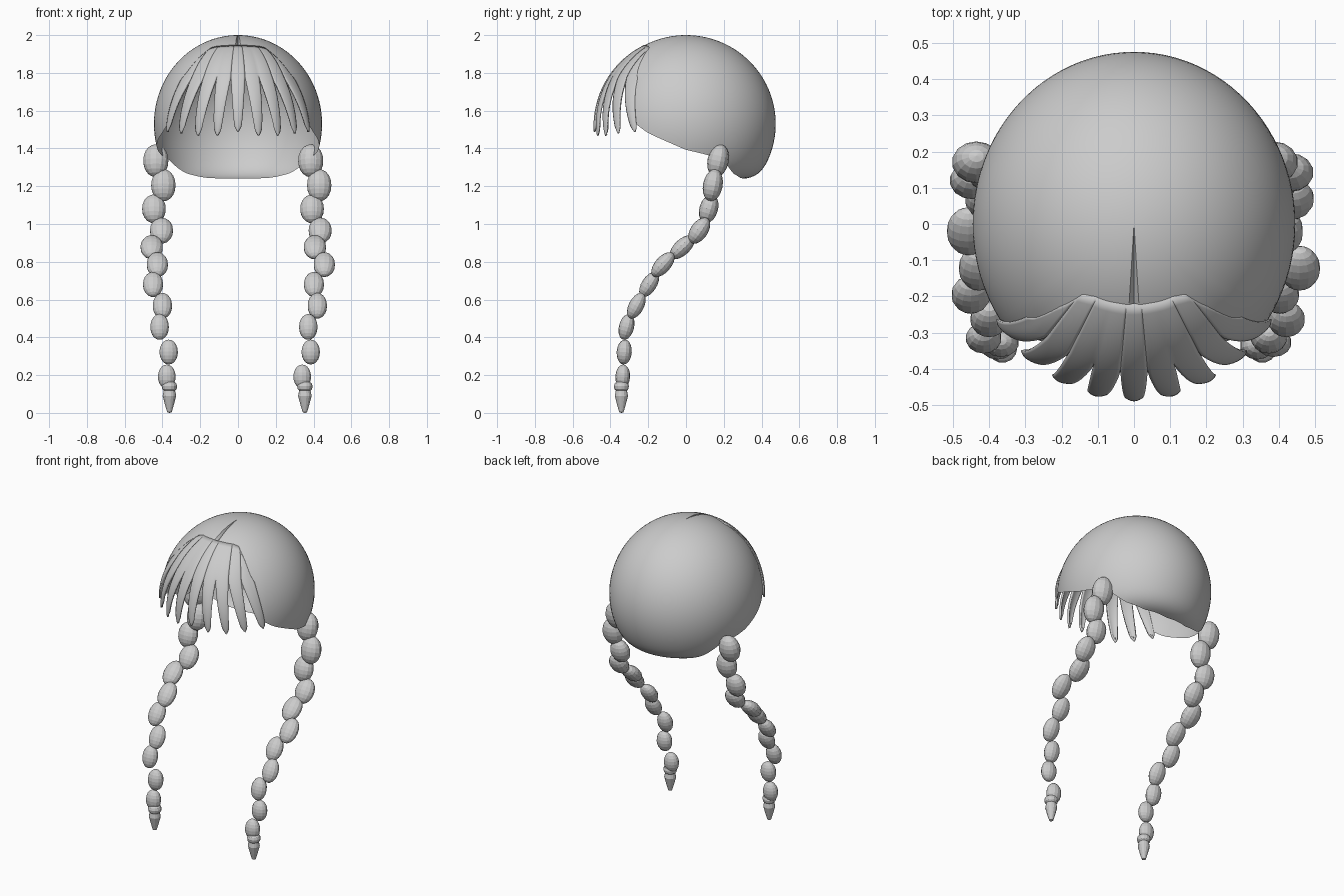
import bpy, bmesh, math
from mathutils import Matrix, Vector

if "Cube" in bpy.data.objects:
    bpy.data.objects.remove(bpy.data.objects["Cube"])

hair = bpy.data.materials.new("pale grey hair")
hair.diffuse_color = (0.6, 0.6, 0.6, 1)
hair.use_nodes = True
hair.node_tree.nodes["Principled BSDF"].inputs["Base Color"].default_value = hair.diffuse_color


def lerp_table(table, x):
    for (x0, y0), (x1, y1) in zip(table, table[1:]):
        if x <= x1:
            return y0 + (y1 - y0) * max(0, x - x0) / (x1 - x0)
    return table[-1][1]


def head(az, theta, k=1.0):
    """Point on the skull shape: azimuth from the front, polar angle from the top (degrees)."""
    a, t = math.radians(az), math.radians(theta)
    z = 1.53 + 0.47 * k * math.cos(t)
    if z < 1.33:  # lower edge curls under
        z = 1.33 - 0.09 * (1 - max(0, 1 - (1.33 - z) / 0.165) ** 1.8)
    return Vector((0.445 * k * math.sin(t) * math.sin(a),
                   -0.475 * k * math.sin(t) * math.cos(a), z))


def finish(bm, name, smooth):
    bmesh.ops.remove_doubles(bm, verts=bm.verts, dist=0.0002)
    bmesh.ops.recalc_face_normals(bm, faces=bm.faces)
    mesh = bpy.data.meshes.new(name)
    bm.to_mesh(mesh)
    bm.free()
    mesh.materials.append(hair)
    ob = bpy.data.objects.new(name, mesh)
    bpy.context.collection.objects.link(ob)
    if smooth:
        bpy.context.view_layer.objects.active = ob
        ob.select_set(True)
        bpy.ops.object.shade_smooth_by_angle(angle=math.radians(40))
        ob.select_set(False)
    return ob


def grid(bm, rows):
    vs = [[bm.verts.new(p) for p in r] for r in rows]
    for r0, r1 in zip(vs, vs[1:]):
        for j in range(len(r0) - 1):
            bm.faces.new((r0[j], r0[j + 1], r1[j + 1], r1[j]))


# Cap: open shell whose lower edge follows the hairline
HAIRLINE = [(0, 60), (38, 61), (48, 70), (56, 90), (65, 96), (90, 107), (103, 110),
            (117, 114), (130, 126), (150, 136), (180, 141)]
SEG, RINGS = 96, 40
bm = bmesh.new()
rows = []
for i in range(RINGS + 1):
    row = []
    for j in range(SEG + 1):
        az = -180 + 360 * j / SEG
        th = lerp_table(HAIRLINE, abs(az)) * i / RINGS
        p = head(az, th)
        if abs(az) < 0.1 and 0 < th < 32:  # parting crease
            p.z -= 0.018 * math.sin(math.pi * min(th / 36, 1))
        row.append(p)
    rows.append(row)
grid(bm, rows)
finish(bm, "hair_cap", True)

# Fringe: nine tapering locks that join near the crown
TOP = [(0, 28), (12, 28), (30, 29), (38, 31), (44, 42), (48, 54), (53, 64)]
WIDTH = [(0, 1.0), (60, 1.0), (68, 0.86), (86, 0.58), (93, 0.45), (95.5, 0.28), (97, 0.06)]
TIPS = [95, 97.5, 97.5, 96, 95]
bm = bmesh.new()
for i in range(-4, 5):
    end = TIPS[abs(i)]
    rows = []
    for n in range(25):
        t = n / 24
        t = 1 - (1 - t) ** 1.3
        row = []
        for m in range(9):
            u = -1 + m / 4
            start = lerp_table(TOP, abs(i * 11.3 + u * 5.65))
            th = start + (end - start) * t
            drop = min(1, max(0, (th - 58) / 38))
            w = lerp_table(WIDTH, th + (97 - end))
            az = i * (11.3 + 2.7 * drop) + u * 5.65 * w
            k = 1.004 + 0.012 * t + 0.016 * t * (1 - u * u)
            row.append(head(az, th, k))
        rows.append(row)
    grid(bm, rows)
fringe = finish(bm, "fringe", True)
sol = fringe.modifiers.new("thickness", "SOLIDIFY")
sol.thickness = 0.012
sol.offset = -1

# Braids: chain of faceted beads (height, depth, right x, left x, half width, half thickness, half length)
BEADS = [(1.335, 0.17, 0.385, -0.435, 0.068, 0.056, 0.088),
         (1.205, 0.142, 0.43, -0.395, 0.066, 0.052, 0.086),
         (1.08, 0.12, 0.392, -0.445, 0.064, 0.049, 0.078),
         (0.965, 0.07, 0.435, -0.405, 0.062, 0.046, 0.078),
         (0.877, -0.02, 0.407, -0.457, 0.060, 0.042, 0.082),
         (0.785, -0.122, 0.457, -0.427, 0.057, 0.042, 0.080),
         (0.68, -0.195, 0.402, -0.45, 0.054, 0.040, 0.075),
         (0.567, -0.263, 0.42, -0.40, 0.052, 0.040, 0.074),
         (0.455, -0.315, 0.372, -0.415, 0.050, 0.040, 0.070),
         (0.322, -0.327, 0.385, -0.367, 0.050, 0.040, 0.066),
         (0.192, -0.335, 0.34, -0.377, 0.048, 0.039, 0.064)]
TASSEL = [(0, 0), (0.012, 0.004), (0.024, 0.045), (0.036, 0.09), (0.03, 0.118),
          (0.038, 0.126), (0.041, 0.142), (0.036, 0.156), (0.026, 0.164), (0, 0.164)]

for side, col, tip_x in (("right", 2, 0.354), ("left", 3, -0.363)):
    bm = bmesh.new()
    for n, b in enumerate(BEADS):
        a, c = BEADS[max(0, n - 1)], BEADS[min(len(BEADS) - 1, n + 1)]
        tilt = math.atan2(a[1] - c[1], a[0] - c[0])  # follow the braid's slope
        m = (Matrix.Translation((b[col], b[1], b[0])) @ Matrix.Rotation(-tilt, 4, 'X')
             @ Matrix.Diagonal((b[4], b[5], b[6], 1)))
        bmesh.ops.create_uvsphere(bm, u_segments=14, v_segments=10, radius=1, matrix=m)
    finish(bm, side + "_braid", False)

    # Tied end with a band and a pointed tuft
    bm = bmesh.new()
    grid(bm, [[Vector((tip_x + r * math.cos(q * math.pi / 7), -0.342 + r * math.sin(q * math.pi / 7), z))
               for q in range(15)] for r, z in TASSEL])
    finish(bm, side + "_braid_end", False)
